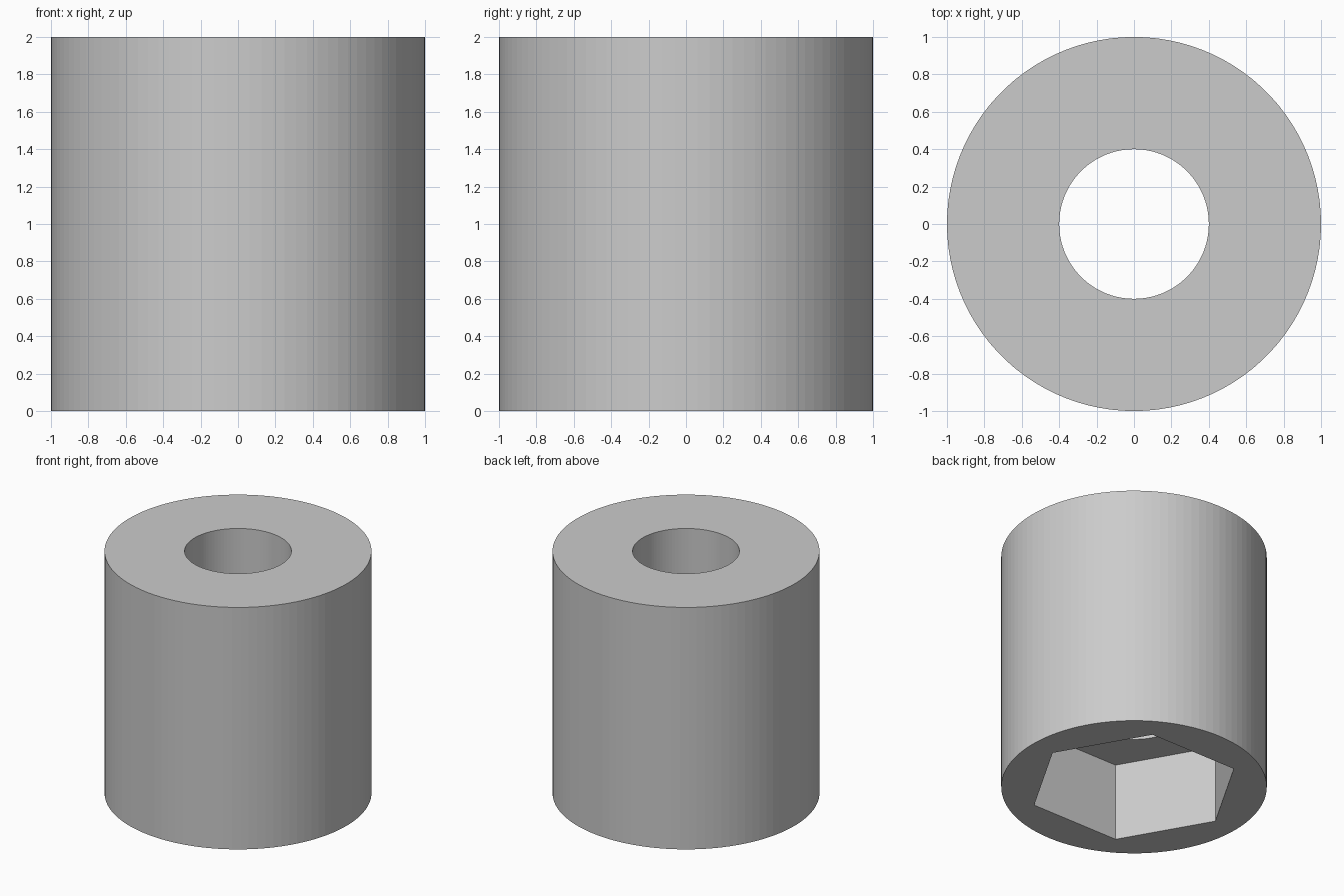
import bpy
import math

if "Cube" in bpy.data.objects:
    bpy.data.objects.remove(bpy.data.objects["Cube"])

SEGMENTS = 100
HEIGHT = 2.0
POCKET_DEPTH = 0.645

grey = bpy.data.materials.new("plain grey")
grey.diffuse_color = (0.6, 0.6, 0.6, 1.0)
grey.use_nodes = True
grey.node_tree.nodes["Principled BSDF"].inputs["Base Color"].default_value = grey.diffuse_color


def prism(name, sides, radius, z0, z1, turn=0.0):
    """Upright prism between two heights."""
    bpy.ops.mesh.primitive_cylinder_add(
        vertices=sides, radius=radius, depth=z1 - z0,
        location=(0, 0, (z0 + z1) / 2), rotation=(0, 0, turn))
    obj = bpy.context.object
    obj.name = name
    obj.data.materials.append(grey)
    return obj


def cut(target, cutter):
    """Subtract the cutter from the target, then discard it."""
    cutter.hide_render = True
    mod = target.modifiers.new(cutter.name, 'BOOLEAN')
    mod.operation = 'DIFFERENCE'
    mod.solver = 'EXACT'
    mod.object = cutter
    bpy.context.view_layer.objects.active = target
    bpy.ops.object.modifier_apply(modifier=mod.name)
    bpy.data.objects.remove(cutter, do_unlink=True)


# Round outer body
body = prism("spacer_body", SEGMENTS, 1.0, 0.0, HEIGHT)

# Round bore through the full height
cut(body, prism("bore_cutter", SEGMENTS, 0.4, -0.2, HEIGHT + 0.2))

# Hexagonal nut pocket in the underside, corners on the x axis
cut(body, prism("hex_pocket_cutter", 6, 0.8, -0.2, POCKET_DEPTH, math.radians(30)))
